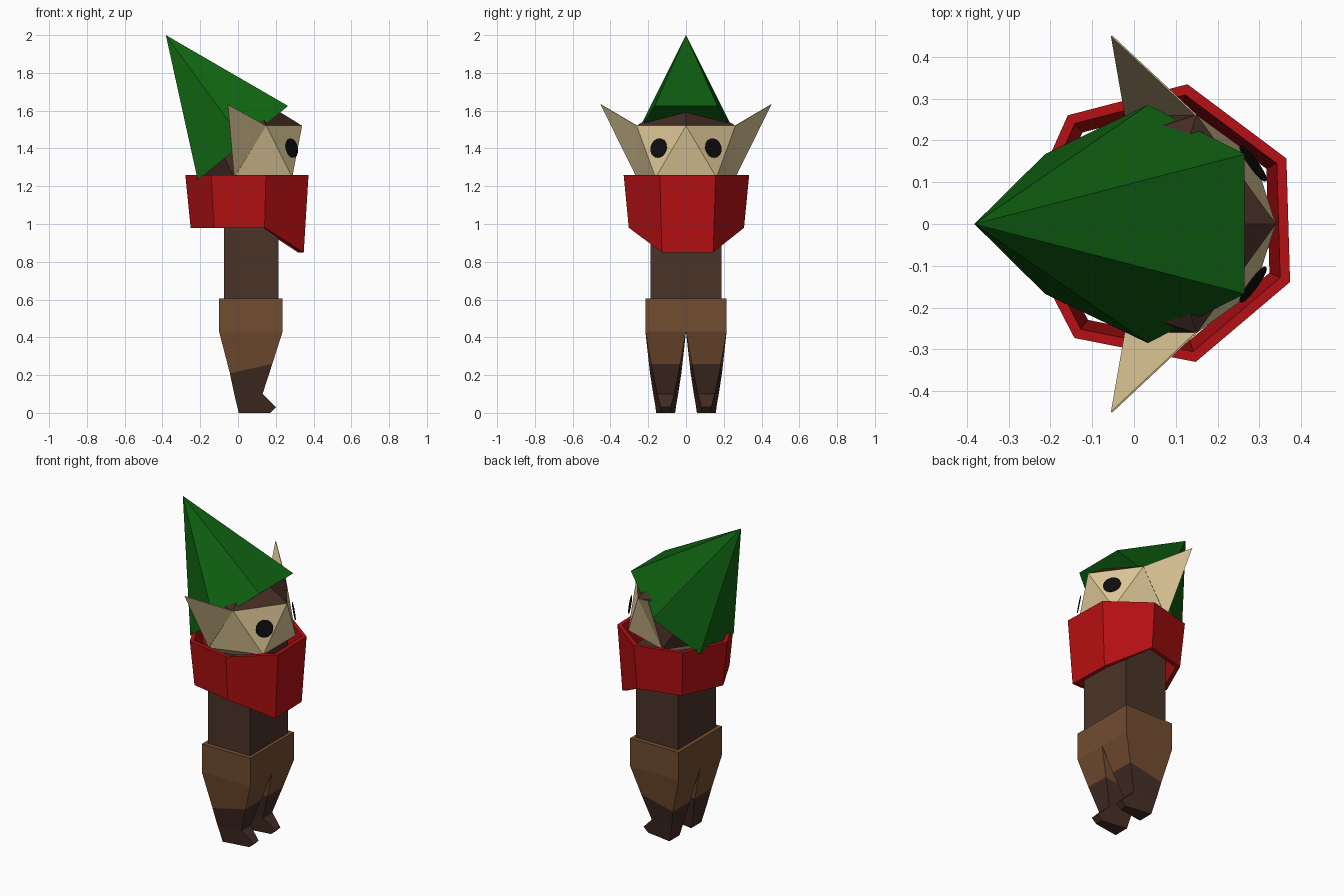
import bpy, bmesh, math
from mathutils import Vector

if "Cube" in bpy.data.objects:
    bpy.data.objects.remove(bpy.data.objects["Cube"])


def srgb(r, g, b):
    lin = lambda c: c / 12.92 if c <= 0.04045 else ((c + 0.055) / 1.055) ** 2.4
    return tuple(lin(v / 255) for v in (r, g, b)) + (1.0,)


def material(name, rgb):
    m = bpy.data.materials.new(name)
    m.diffuse_color = srgb(*rgb)
    m.use_nodes = True
    m.node_tree.nodes["Principled BSDF"].inputs["Base Color"].default_value = m.diffuse_color
    return m


GREEN = material("hat green", (15, 98, 17))
RED = material("scarf red", (182, 16, 19))
SKIN = material("skin tan", (220, 198, 150))
DARK = material("tunic dark brown", (74, 51, 40))
HAIR = material("hair brown", (68, 44, 36))
PANTS = material("pants brown", (114, 76, 48))
BOOT = material("boot brown", (66, 43, 35))
BLACK = material("eye black", (14, 14, 16))


def add(name, verts, faces, mats, rule=None, recalc=True):
    """Mesh object with materials chosen per face by an optional rule on its centre."""
    me = bpy.data.meshes.new(name)
    me.from_pydata([tuple(v) for v in verts], [], faces)
    if recalc:
        bm = bmesh.new()
        bm.from_mesh(me)
        bmesh.ops.recalc_face_normals(bm, faces=bm.faces)
        bm.to_mesh(me)
        bm.free()
    for m in mats:
        me.materials.append(m)
    if rule:
        for p in me.polygons:
            p.material_index = rule(p)
    ob = bpy.data.objects.new(name, me)
    bpy.context.collection.objects.link(ob)
    return ob


def loft(rings, cap_start=True, cap_end=True):
    """Faces joining equal-sized closed rings."""
    n = len(rings[0])
    verts = [v for r in rings for v in r]
    faces = [(k * n + i, k * n + (i + 1) % n, (k + 1) * n + (i + 1) % n, (k + 1) * n + i)
             for k in range(len(rings) - 1) for i in range(n)]
    if cap_start:
        faces.append(tuple(range(n)))
    if cap_end:
        faces.append(tuple(range(len(verts) - n, len(verts))))
    return verts, faces


def box(name, x0, x1, y, z0, z1, mat):
    ring = lambda z: [(x0, -y, z), (x1, -y, z), (x1, y, z), (x0, y, z)]
    return add(name, *loft([ring(z0), ring(z1)]), [mat])


# Torso and waist
box("torso", -0.075, 0.215, 0.187, 0.55, 1.19, DARK)
box("waist", -0.10, 0.236, 0.215, 0.43, 0.605, PANTS)

# Legs: sections are back x, back z, front x, front z, half widths back and front
SECTIONS = [
    (-0.10, 0.43, 0.236, 0.43, 0.1075, 0.1075),
    (-0.043, 0.21, 0.182, 0.26, 0.083, 0.077),
    (-0.02, 0.10, 0.13, 0.10, 0.066, 0.045),
    (-0.008, 0.05, 0.20, 0.03, 0.057, 0.026),
    (0.004, 0.0, 0.17, 0.0, 0.05, 0.024),
]
for side, label in ((1, "left"), (-1, "right")):
    c = 0.1075 * side
    rings = [[(bx, c - hb, bz), (fx, c - hf, fz), (fx, c + hf, fz), (bx, c + hb, bz)]
             for bx, bz, fx, fz, hb, hf in SECTIONS]
    add(f"{label}_leg", *loft(rings), [PANTS, BOOT],
        lambda p: 0 if p.center.z > 0.25 else 1)

# Scarf: seven-sided open band that dips at the front
def scarf_ring(r, top):
    pts = []
    for i in range(7):
        a = math.radians(181.7 + i * 360 / 7)
        x = 0.062 + r * math.cos(a)
        z = 1.26 if top else (0.85 if math.cos(a) > 0.7 else 0.98)
        pts.append((x, r * math.sin(a), z))
    return pts


outer_top, outer_low = scarf_ring(0.341, True), scarf_ring(0.313, False)
inner_top, inner_low = scarf_ring(0.315, True), scarf_ring(0.287, False)
add("scarf", *loft([outer_low, outer_top, inner_top, inner_low, outer_low], False, False), [RED])

# Head: icosahedron with hair on the crown and the back
HX, HZ, HR = 0.065, 1.383, 0.307
verts = [(HX, 0, HZ + HR), (HX, 0, HZ - HR)]
for offset, z in ((0, 0.447), (36, -0.447)):
    for i in range(5):
        a = math.radians(offset + 72 * i)
        verts.append((HX + 0.894 * HR * math.cos(a), 0.894 * HR * math.sin(a), HZ + z * HR))
faces = []
for i in range(5):
    j = (i + 1) % 5
    faces += [(0, 2 + i, 2 + j), (1, 7 + j, 7 + i), (2 + i, 7 + i, 2 + j), (7 + i, 7 + j, 2 + j)]


def head_rule(p):
    if p.center.z > HZ + 0.15:
        return 1
    return 1 if p.center.x < 0.06 and p.center.z > HZ - 0.1 else 0


add("head", verts, faces, [SKIN, HAIR], head_rule)

# Ears (flat pointed triangles) and eyes (discs parallel to the front cheek faces)
for s, label in ((1, "left"), (-1, "right")):
    ear = add(f"{label}_ear", [(0.15, 0.262 * s, 1.52), (-0.02, 0.262 * s, 1.247),
                               (-0.053, 0.452 * s, 1.632)],
              [(0, 1, 2) if s > 0 else (0, 2, 1)], [SKIN], recalc=False)
    mod = ear.modifiers.new("thickness", "SOLIDIFY")
    mod.thickness = 0.004

    normal = Vector((0.795, 0.577 * s, 0.187)).normalized()
    centre = Vector((0.285, 0.145 * s, 1.402))
    u = Vector((0, 0, 1)).cross(normal).normalized()
    v = normal.cross(u)
    rings = [[centre + normal * d + 0.052 * (u * math.cos(t) + v * math.sin(t))
              for t in (math.tau * k / 20 for k in range(20))] for d in (-0.002, 0.002)]
    add(f"{label}_eye", *loft(rings), [BLACK])

# Hat: tilted six-sided cone with its tip swept to the back
brim = [(0.265, -0.167, 1.625), (0.265, 0.167, 1.625), (0.033, 0.285, 1.432),
        (-0.213, 0.167, 1.232), (-0.213, -0.167, 1.232), (0.033, -0.285, 1.432)]
add("hat", brim + [(-0.382, 0, 2.0)],
    [(i, (i + 1) % 6, 6) for i in range(6)] + [tuple(range(6))], [GREEN])
